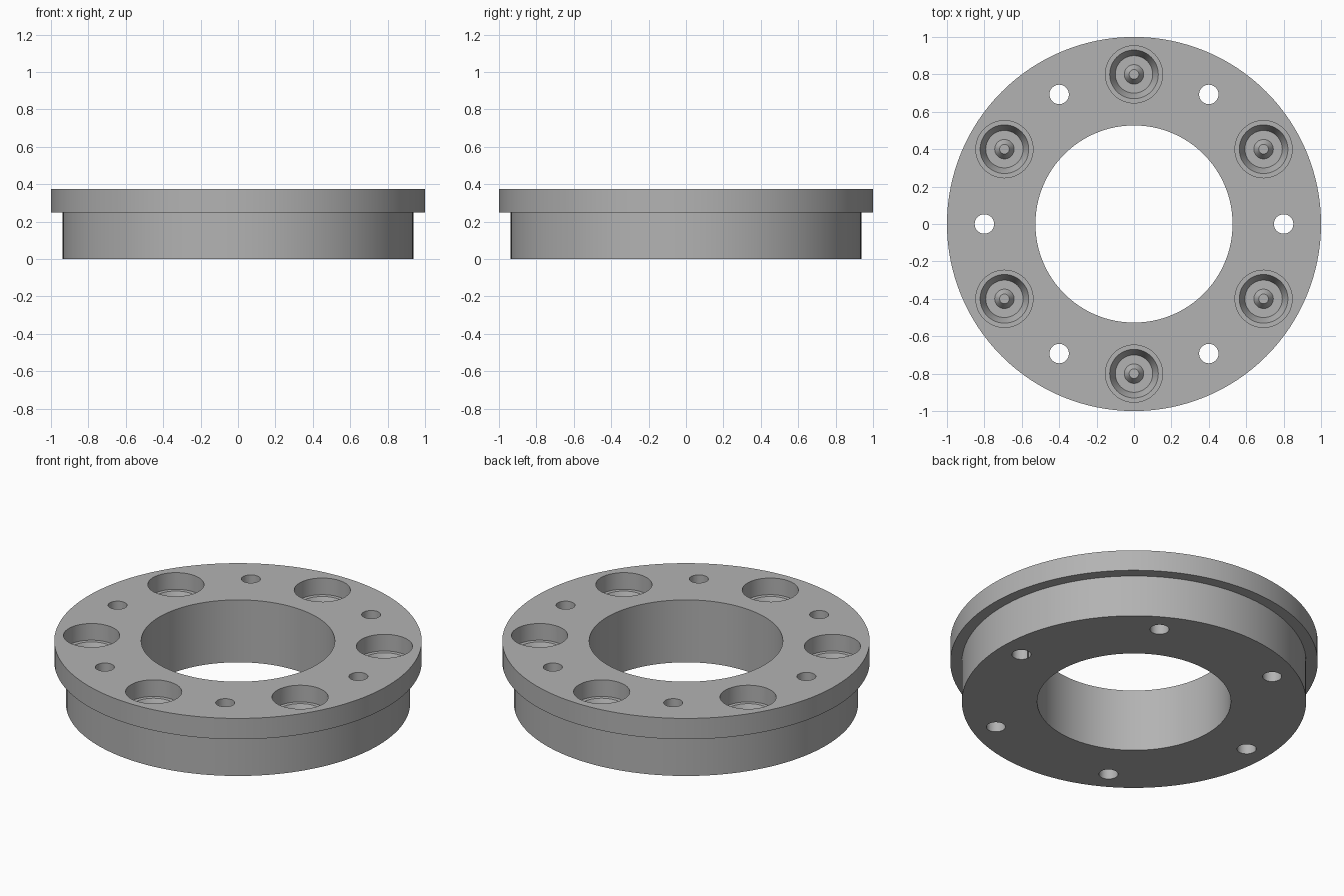
import bpy
import bmesh
from math import cos, sin, pi, radians

cube = bpy.data.objects.get("Cube")
if cube:
    bpy.data.objects.remove(cube, do_unlink=True)

# One plain grey metal
metal = bpy.data.materials.new("grey_metal")
metal.use_nodes = True
grey = (0.45, 0.45, 0.45, 1)
metal.diffuse_color = grey
metal.node_tree.nodes["Principled BSDF"].inputs["Base Color"].default_value = grey

HEIGHT = 0.375
FLANGE_Z = 0.25
BOLT_CIRCLE = 0.8


def lathe(name, profile, segments, centres=((0, 0),), closed=False):
    """Spin (radius, z) points about each centre; radius 0 makes a pole."""
    bm = bmesh.new()
    for cx, cy in centres:
        rings = []
        for r, z in profile:
            count = segments if r else 1
            rings.append([bm.verts.new((cx + r * cos(2 * pi * i / segments),
                                        cy + r * sin(2 * pi * i / segments), z))
                          for i in range(count)])
        pairs = list(zip(rings, rings[1:]))
        if closed:
            pairs.append((rings[-1], rings[0]))
        for a, b in pairs:
            for i in range(segments):
                j = (i + 1) % segments
                quad = [a[i % len(a)], a[j % len(a)], b[j % len(b)], b[i % len(b)]]
                bm.faces.new(list(dict.fromkeys(quad)))
    bmesh.ops.recalc_face_normals(bm, faces=bm.faces)
    mesh = bpy.data.meshes.new(name)
    bm.to_mesh(mesh)
    bm.free()
    mesh.materials.append(metal)
    obj = bpy.data.objects.new(name, mesh)
    bpy.context.collection.objects.link(obj)
    return obj


def bolt_positions(start):
    angles = [radians(start + 60 * i) for i in range(6)]
    return [(BOLT_CIRCLE * cos(a), BOLT_CIRCLE * sin(a)) for a in angles]


# Stepped ring body: hub below, wider flange on top, straight bore
ring = lathe("flanged_ring", [(0.527, 0), (0.937, 0), (0.937, FLANGE_Z), (1, FLANGE_Z),
                              (1, HEIGHT), (0.527, HEIGHT)], 128, closed=True)

# Through holes
holes = lathe("through_hole_cutter", [(0, -0.1), (0.052, -0.1), (0.052, 0.5), (0, 0.5)],
              32, bolt_positions(0))

# Blind stepped pockets with a tapered wall and a small cone left in the floor
pockets = lathe("pocket_cutter",
                [(0, 0.24), (0.026, 0.24), (0.052, 0.2), (0.1, 0.2), (0.125, 0.265),
                 (0.13, 0.275), (0.153, 0.275), (0.153, 0.5), (0, 0.5)],
                48, bolt_positions(30))

for cutter in (holes, pockets):
    cutter.hide_render = True
    cutter.hide_viewport = True
    cut = ring.modifiers.new(cutter.name, "BOOLEAN")
    cut.operation = "DIFFERENCE"
    cut.solver = "EXACT"
    cut.object = cutter

# Bake the cuts, then drop the cutters
bpy.context.view_layer.update()
graph = bpy.context.evaluated_depsgraph_get()
baked = bpy.data.meshes.new_from_object(ring.evaluated_get(graph))
ring.modifiers.clear()
ring.data = baked
for cutter in (holes, pockets):
    bpy.data.objects.remove(cutter, do_unlink=True)

# Smooth curved walls, crisp edges
bpy.ops.object.select_all(action="DESELECT")
ring.select_set(True)
bpy.context.view_layer.objects.active = ring
bpy.ops.object.shade_smooth_by_angle(angle=radians(25))
